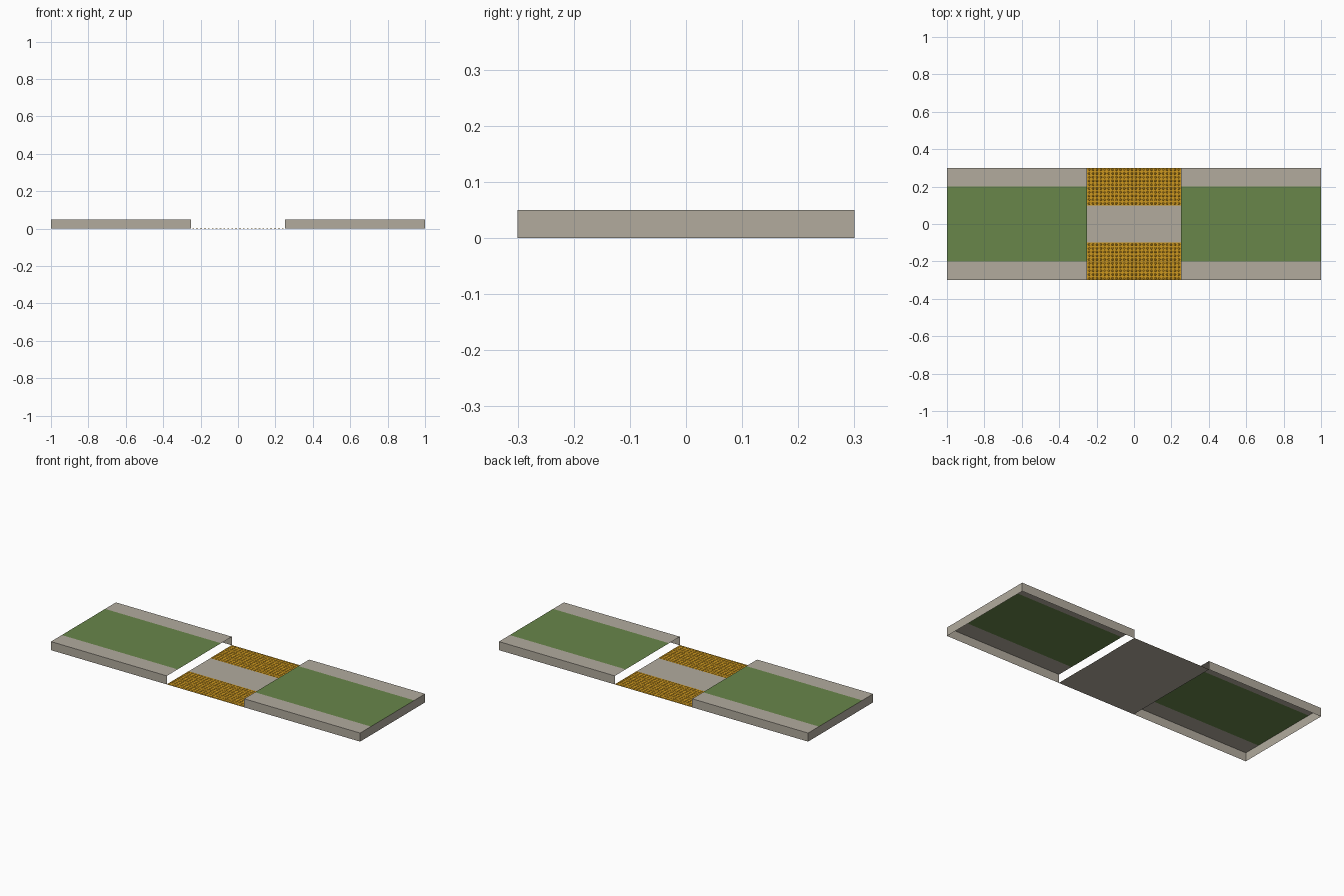
import bpy, bmesh, math
from mathutils import Matrix

if "Cube" in bpy.data.objects:
    bpy.data.objects.remove(bpy.data.objects["Cube"])


def srgb(r, g, b):
    f = lambda c: c / 12.92 if c <= 0.04045 else ((c + 0.055) / 1.055) ** 2.4
    return tuple(f(c / 255) for c in (r, g, b)) + (1,)


def material(name, *rgb):
    m = bpy.data.materials.new(name)
    m.diffuse_color = srgb(*rgb)
    m.use_nodes = True
    m.node_tree.nodes["Principled BSDF"].inputs["Base Color"].default_value = m.diffuse_color
    return m


CONCRETE = material("concrete", 178, 171, 158)
GRASS = material("grass", 104, 134, 74)
YELLOW = material("tactile yellow", 205, 152, 32)

IN, OUT = 0.25, 1.0       # inner and outer ends of the raised beds
HALF, LAWN = 0.3, 0.2     # half widths of the bed and of the grass
TOP = 0.05                # kerb height


def make(name, bm, mats):
    mesh = bpy.data.meshes.new(name)
    bm.to_mesh(mesh)
    bm.free()
    for m in mats:
        mesh.materials.append(m)
    ob = bpy.data.objects.new(name, mesh)
    bpy.context.collection.objects.link(ob)
    return ob


def quad(bm, pts):
    return bm.faces.new([bm.verts.new(p) for p in pts])


def flat(bm, x0, x1, y0, y1, z):
    return quad(bm, [(x0, y0, z), (x1, y0, z), (x1, y1, z), (x0, y1, z)])


# Raised beds: open shells with kerb walls on three sides, open underneath and inside
for side, s in (("left", -1), ("right", 1)):
    x0, x1 = sorted((s * IN, s * OUT))
    bm = bmesh.new()
    for y0, y1 in ((-HALF, -LAWN), (LAWN, HALF)):
        flat(bm, x0, x1, y0, y1, TOP)
    quad(bm, [(x0, -HALF, 0), (x1, -HALF, 0), (x1, -HALF, TOP), (x0, -HALF, TOP)])
    quad(bm, [(x1, HALF, 0), (x0, HALF, 0), (x0, HALF, TOP), (x1, HALF, TOP)])
    e = s * OUT
    quad(bm, [(e, -s * HALF, 0), (e, s * HALF, 0), (e, s * HALF, TOP), (e, -s * HALF, TOP)])
    bmesh.ops.remove_doubles(bm, verts=bm.verts, dist=1e-5)
    make(side + "_kerb", bm, [CONCRETE])

    bm = bmesh.new()
    flat(bm, x0, x1, -LAWN, LAWN, TOP)
    make(side + "_grass", bm, [GRASS])

# Ground-level crossing between the beds
bm = bmesh.new()
flat(bm, -IN, IN, -HALF, HALF, 0)
make("crossing_floor", bm, [CONCRETE])

# Tactile strips with rows of low studs
COLS, ROWS = 24, 10
for name, y0 in (("front_tactile_strip", -HALF), ("back_tactile_strip", 0.1)):
    bm = bmesh.new()
    flat(bm, -IN, IN, y0, y0 + 0.2, 0.001)
    for i in range(COLS):
        for j in range(ROWS):
            x = -IN + (i + 0.5) * 2 * IN / COLS
            y = y0 + (j + 0.5) * 0.2 / ROWS
            bmesh.ops.create_cone(bm, cap_ends=True, segments=8, radius1=0.006,
                                  radius2=0.004, depth=0.002,
                                  matrix=Matrix.Translation((x, y, 0.002)))
    make(name, bm, [YELLOW])
